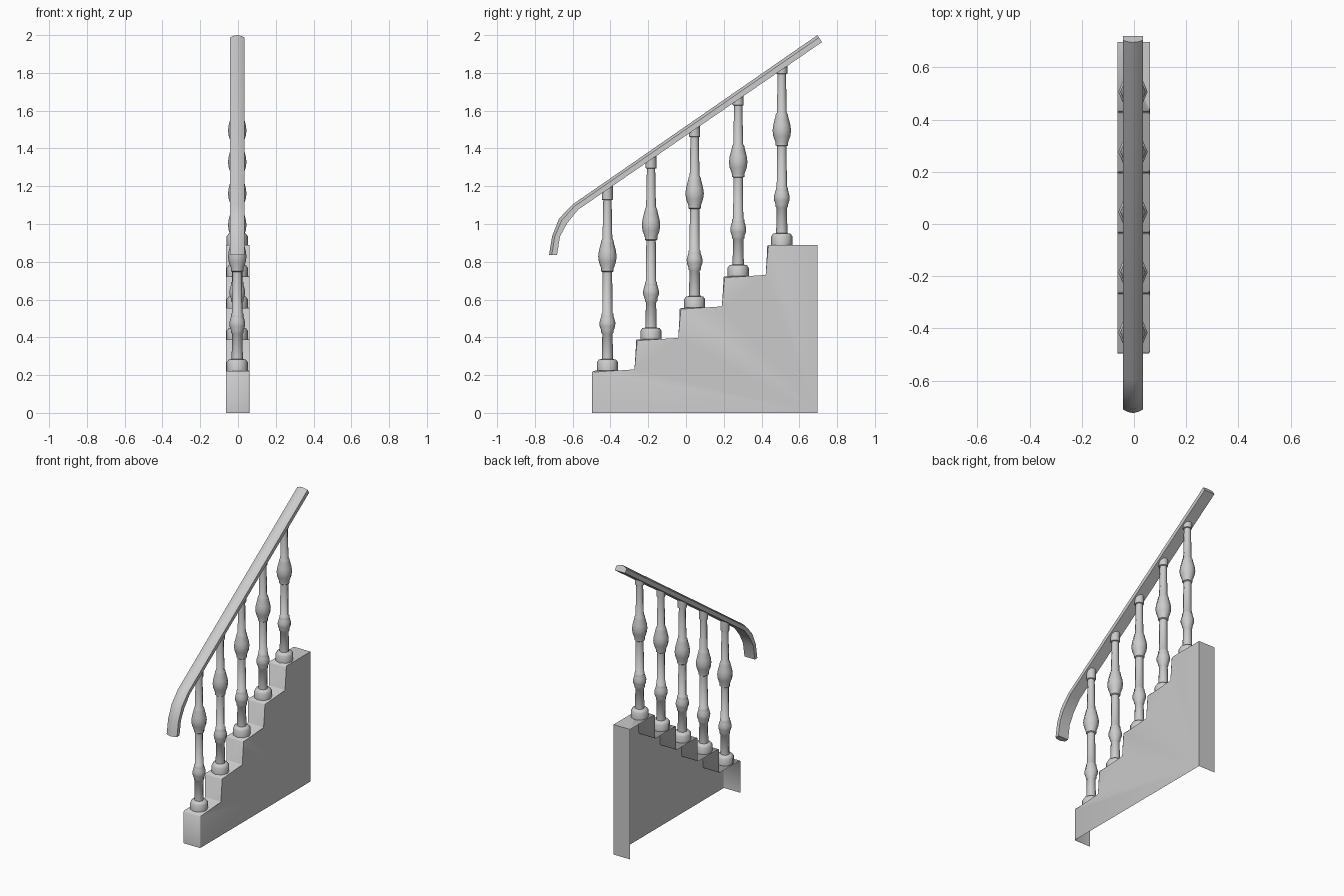
import bpy, bmesh, math

if "Cube" in bpy.data.objects:
    bpy.data.objects.remove(bpy.data.objects["Cube"])

STEPS, RUN, RISE = 5, 0.2315, 0.1667
CX = -0.004            # balusters and rail sit slightly off centre
SLOPE = 0.687


def finish(bm, name, angle=40, recalc=True):
    if recalc:
        bmesh.ops.recalc_face_normals(bm, faces=bm.faces)
    me = bpy.data.meshes.new(name)
    bm.to_mesh(me)
    bm.free()
    ob = bpy.data.objects.new(name, me)
    bpy.context.collection.objects.link(ob)
    bpy.ops.object.select_all(action='DESELECT')
    ob.select_set(True)
    bpy.context.view_layer.objects.active = ob
    bpy.ops.object.shade_smooth_by_angle(angle=math.radians(angle))
    return ob


# Stepped base: thin shell, open underneath and on the left side
def stepped_base():
    c = 0.007
    y0, z0 = -0.497, 0.223
    prof = [(y0, 0.0)]
    for i in range(STEPS):
        y, z = y0 + i * RUN, z0 + i * RISE
        if i:
            prof += [(y - c, z - RISE), (y, z - RISE + c)]   # inner corner
        prof += [(y, z - c), (y + c, z)]                     # step nose
    last = len(prof) - 1
    prof += [(0.697, z0 + (STEPS - 1) * RISE), (0.697, 0.0)]
    bm = bmesh.new()
    left = [bm.verts.new((-0.064, y, z)) for y, z in prof]
    right = [bm.verts.new((0.061, y, z)) for y, z in prof]
    for i in range(len(prof) - 1):
        bm.faces.new((left[i], left[i + 1], right[i + 1], right[i]))
    bm.faces.new(right)
    # rounded edge along the treads and risers
    edges = [bm.edges.get((right[i], right[i + 1])) for i in range(last)]
    bmesh.ops.bevel(bm, geom=edges, offset=0.007, segments=2, profile=0.5,
                    affect='EDGES')
    finish(bm, "stepped_base", 50)


# Turned baluster: (radius, height) profile, eight sides
PROFILE = [(0.056, 0.0), (0.056, 0.045), (0.046, 0.059), (0.030, 0.062),
           (0.027, 0.195), (0.033, 0.202), (0.033, 0.214), (0.041, 0.235),
           (0.042, 0.255), (0.036, 0.278), (0.032, 0.290), (0.032, 0.302),
           (0.027, 0.306), (0.025, 0.522), (0.033, 0.527), (0.033, 0.542),
           (0.045, 0.575), (0.049, 0.605), (0.045, 0.635), (0.034, 0.678),
           (0.032, 0.690), (0.026, 0.700), (0.022, 0.903), (0.029, 0.906)]


def baluster(i):
    y, z = -0.416 + i * 0.2308, 0.223 + i * RISE
    rail_z = 1.963 - (0.72 - y) * SLOPE + 0.006
    bm = bmesh.new()
    rings = []
    for k, (r, h) in enumerate(PROFILE + [(0.029, None)]):
        ring = []
        for s in range(8):
            a = s * math.tau / 8
            dy = r * math.sin(a)
            top = rail_z + dy * SLOPE          # sloped cut under the rail
            vz = top if h is None else z + h
            if k == len(PROFILE) - 1:
                vz = min(vz, top - 0.002)
            ring.append(bm.verts.new((CX + r * math.cos(a), y + dy, vz)))
        rings.append(ring)
    for a, b in zip(rings, rings[1:]):
        for s in range(8):
            t = (s + 1) % 8
            bm.faces.new((a[s], a[t], b[t], b[s]))
    bm.faces.new(rings[0])
    bm.faces.new(rings[-1])
    finish(bm, f"baluster_{i + 1}", 50)


# Handrail: peaked section swept between a lower and an upper path
def handrail():
    lower = [(-0.683, 0.836), (-0.667, 0.934), (-0.630, 1.003),
             (-0.571, 1.076), (0.720, 1.963)]
    upper = [(-0.725, 0.836), (-0.709, 0.934), (-0.672, 1.029),
             (-0.598, 1.105), (0.696, 2.0)]
    section = [(-0.039, 0.0), (0.039, 0.0), (0.039, 0.66), (0.021, 0.88),
               (0.0, 1.0), (-0.021, 0.88), (-0.039, 0.66)]
    bm = bmesh.new()
    rings = [[bm.verts.new((CX + x, a[0] + (b[0] - a[0]) * t,
                            a[1] + (b[1] - a[1]) * t)) for x, t in section]
             for a, b in zip(lower, upper)]
    n = len(section)
    for a, b in zip(rings, rings[1:]):
        for s in range(n):
            t = (s + 1) % n
            bm.faces.new((a[s], a[t], b[t], b[s]))
    bm.faces.new(rings[0])
    bm.faces.new(rings[-1])
    finish(bm, "handrail", 40)


stepped_base()
for i in range(STEPS):
    baluster(i)
handrail()
